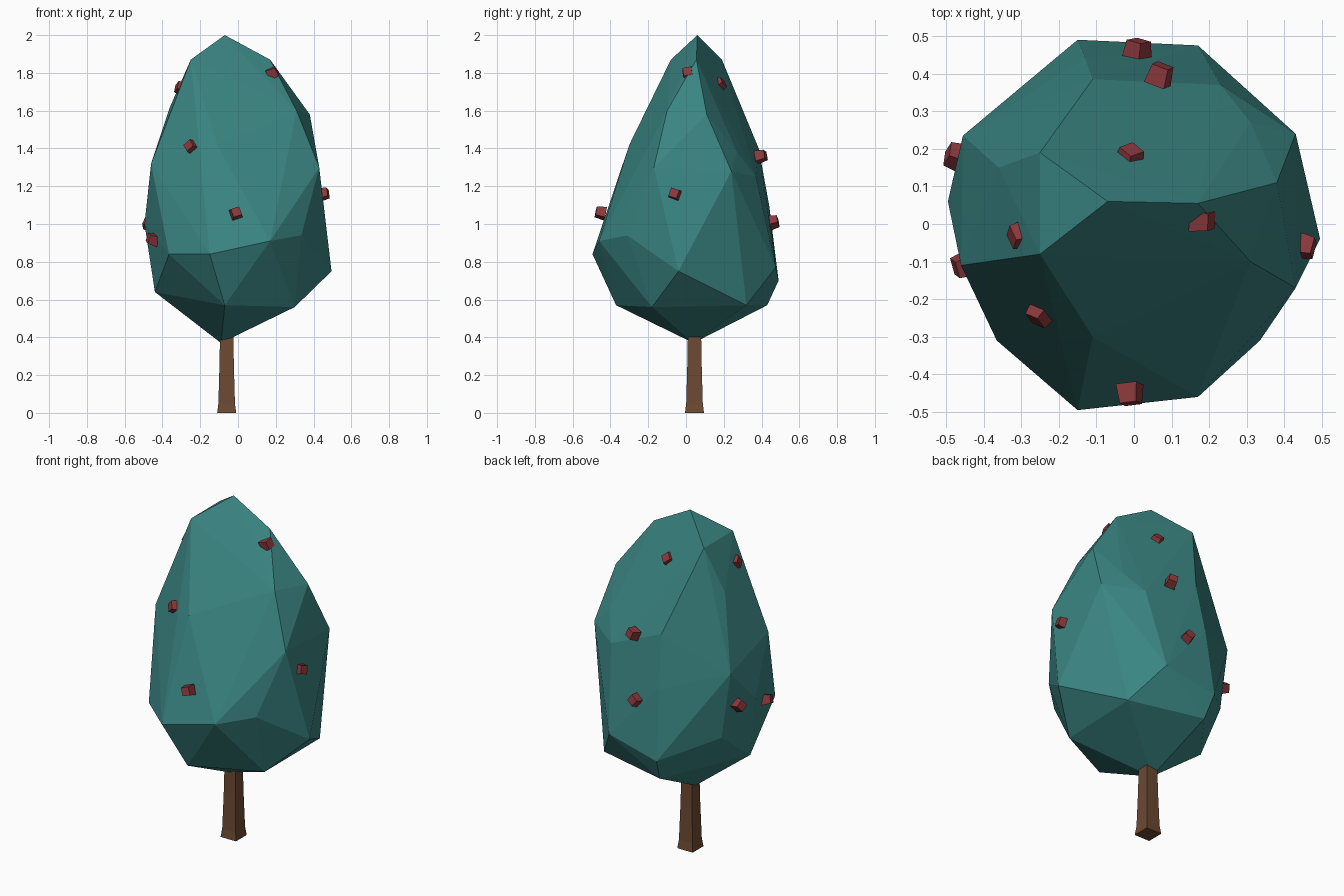
import bpy, bmesh, math, random
from mathutils import Matrix, Vector

random.seed(4)
cube = bpy.data.objects.get("Cube")
if cube:
    bpy.data.objects.remove(cube, do_unlink=True)


def material(name, rgb):
    mat = bpy.data.materials.new(name)
    mat.use_nodes = True
    mat.diffuse_color = (*rgb, 1)
    mat.node_tree.nodes["Principled BSDF"].inputs["Base Color"].default_value = (*rgb, 1)
    return mat


def finish(bm, name, mat):
    bmesh.ops.recalc_face_normals(bm, faces=bm.faces)
    mesh = bpy.data.meshes.new(name)
    bm.to_mesh(mesh)
    bm.free()
    mesh.materials.append(mat)
    obj = bpy.data.objects.new(name, mesh)
    bpy.context.collection.objects.link(obj)
    return obj


teal = material("teal leaves", (0.042, 0.235, 0.225))
bark = material("brown bark", (0.15, 0.067, 0.032))
red = material("red fruit", (0.26, 0.04, 0.045))

# Crown: faceted hull around a few corners, from the tip down to the base
TIP = [(-0.07, 0.06, 2.0), (0.17, 0.055, 1.87),
       (-0.25, -0.08, 1.87), (-0.25, 0.19, 1.87)]
SHOULDERS = [(-0.36, 0.15, 1.62), (0.38, 0.11, 1.58), (0.31, -0.1, 1.6),
             (-0.11, -0.3, 1.42), (-0.11, 0.385, 1.4), (0.31, 0.27, 1.38)]
MIDDLE = [(0.43, 0.24, 1.28), (0.43, -0.17, 1.3), (-0.46, -0.11, 1.32),
          (-0.455, 0.235, 1.2), (-0.13, 0.44, 1.1), (0.23, 0.37, 1.25),
          (-0.495, 0.06, 1.0)]
BELLY = [(0.17, -0.46, 0.91), (0.335, -0.31, 0.94), (-0.15, -0.495, 0.84),
         (-0.365, -0.31, 0.84), (0.495, -0.04, 0.75), (0.17, 0.475, 0.77),
         (-0.15, 0.49, 0.7), (-0.4, 0.24, 0.81)]
BASE = [(-0.44, 0.03, 0.64), (-0.07, -0.37, 0.57), (0.3, -0.18, 0.56),
        (0.31, 0.32, 0.57), (-0.13, 0.43, 0.57), (-0.09, 0.04, 0.37)]
bm = bmesh.new()
for corner in TIP + SHOULDERS + MIDDLE + BELLY + BASE:
    bm.verts.new(corner)
bmesh.ops.convex_hull(bm, input=list(bm.verts))
bmesh.ops.delete(bm, geom=[v for v in bm.verts if not v.link_faces], context="VERTS")
finish(bm, "crown", teal)

# Trunk: flared four-sided rings
SIDES = 4
bm = bmesh.new()
rings = []
for z, r in [(0, 0.071), (0.05, 0.062), (0.25, 0.054), (0.48, 0.048)]:
    angles = [(k + 0.5) * math.tau / SIDES for k in range(SIDES)]
    rings.append([bm.verts.new((-0.06 + r * math.cos(a), 0.045 + r * math.sin(a), z))
                  for a in angles])
for a, b in zip(rings, rings[1:]):
    for k in range(SIDES):
        n = (k + 1) % SIDES
        bm.faces.new((a[k], a[n], b[n], b[k]))
bm.faces.new(rings[0])
bm.faces.new(rings[-1])
finish(bm, "trunk", bark)

# Fruit: small tapered blocks pointing out of the crown
SPOTS = [
    (-0.25, -0.24, 1.41), (-0.01, -0.455, 1.06), (-0.455, -0.11, 0.92),
    (-0.305, -0.03, 1.72), (0.185, 0.01, 1.80), (0.455, -0.06, 1.16),
    (0.07, 0.40, 1.36), (0.01, 0.465, 1.01), (-0.01, 0.18, 1.74),
    (-0.475, 0.18, 1.0),
]
for spot in SPOTS:
    bm = bmesh.new()
    bmesh.ops.create_cube(bm, size=0.058)
    for v in bm.verts:
        if v.co.z > 0:
            v.co.x *= 0.8
            v.co.y *= 0.8
            v.co.z *= 0.8
    outward = Vector((spot[0] + 0.04, spot[1] - 0.04, 0.1))
    turn = outward.to_track_quat("Z", "Y").to_matrix().to_4x4()
    spin = Matrix.Rotation(random.uniform(0, math.pi), 4, "Z")
    bm.transform(Matrix.Translation(spot) @ turn @ spin)
    finish(bm, "fruit", red)
